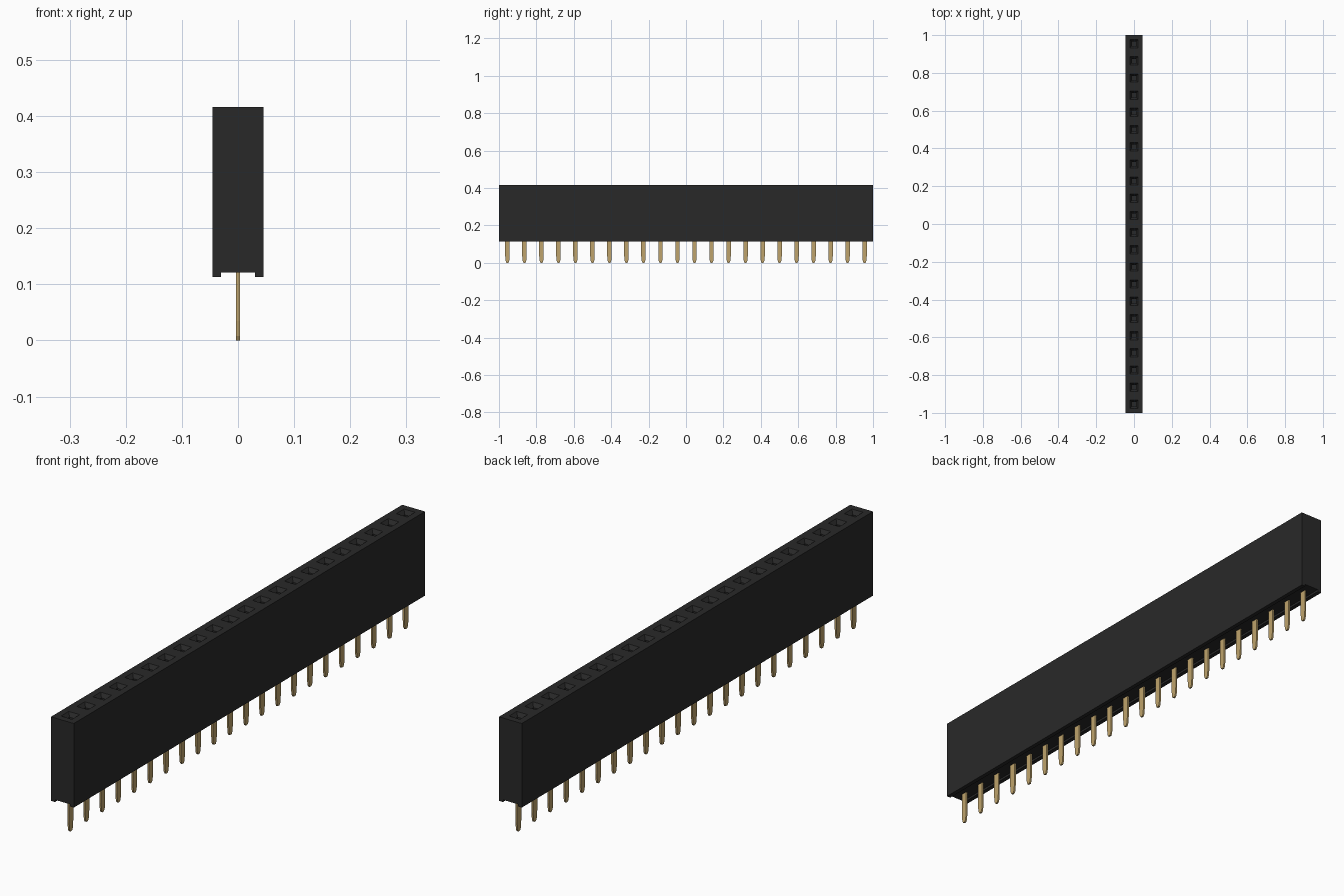
import bpy, bmesh

if "Cube" in bpy.data.objects:
    bpy.data.objects.remove(bpy.data.objects["Cube"])

N = 22                 # number of contacts
PITCH = 2.0 / N
HALF = PITCH / 2
TOP, FOOT, GROOVE = 0.416, 0.113, 0.121


def material(name, rgb):
    m = bpy.data.materials.new(name)
    m.diffuse_color = (*rgb, 1)
    m.use_nodes = True
    m.node_tree.nodes["Principled BSDF"].inputs["Base Color"].default_value = m.diffuse_color
    return m


def finish(bm, name, mat):
    bmesh.ops.recalc_face_normals(bm, faces=bm.faces)
    me = bpy.data.meshes.new(name)
    bm.to_mesh(me)
    bm.free()
    me.materials.append(mat)
    ob = bpy.data.objects.new(name, me)
    bpy.context.collection.objects.link(ob)
    return ob


black = material("black_plastic", (0.022, 0.022, 0.022))
gold = material("gold_metal", (0.52, 0.37, 0.15))

# Housing: cross-section with a groove underneath, swept in one step per contact
profile = [(-HALF, FOOT), (-0.03, FOOT), (-0.03, GROOVE), (0.03, GROOVE),
           (0.03, FOOT), (HALF, FOOT), (HALF, TOP), (-HALF, TOP)]
bm = bmesh.new()
rings = [[bm.verts.new((x, -1 + i * PITCH, z)) for x, z in profile]
         for i in range(N + 1)]
bm.faces.new(rings[0])
bm.faces.new(rings[-1])
for a, b in zip(rings, rings[1:]):
    for i in range(len(profile)):
        j = (i + 1) % len(profile)
        bm.faces.new((a[i], a[j], b[j], b[i]))
bmesh.ops.recalc_face_normals(bm, faces=bm.faces)

# Sockets: flat rim, funnel, then a straight square hole
sockets = [f for f in bm.faces if f.normal.z > 0.9 and f.calc_center_median().z > 0.4]
for thickness, depth in ((0.0235, 0), (0.011, -0.014)):
    bmesh.ops.inset_individual(bm, faces=sockets, thickness=thickness,
                               depth=depth, use_even_offset=True)
for f in sockets:
    ext = bmesh.ops.extrude_discrete_faces(bm, faces=[f])["faces"][0]
    bmesh.ops.translate(bm, verts=ext.verts, vec=(0, 0, -0.2))
finish(bm, "housing", black)

# Pins: thin flat blades with tapered tips
half_blade = [(0.005, 0.0), (0.009, 0.008), (0.012, 0.035), (0.012, 0.14)]
blade = half_blade + [(-y, z) for y, z in reversed(half_blade)]
for k in range(N):
    yc = -1 + (k + 0.5) * PITCH
    bm = bmesh.new()
    face = bm.faces.new([bm.verts.new((-0.0033, yc + y, z)) for y, z in blade])
    ext = bmesh.ops.extrude_face_region(bm, geom=[face], use_keep_orig=True)
    bmesh.ops.translate(bm, vec=(0.0066, 0, 0),
                        verts=[g for g in ext["geom"] if isinstance(g, bmesh.types.BMVert)])
    finish(bm, f"pin_{k + 1:02d}", gold)
